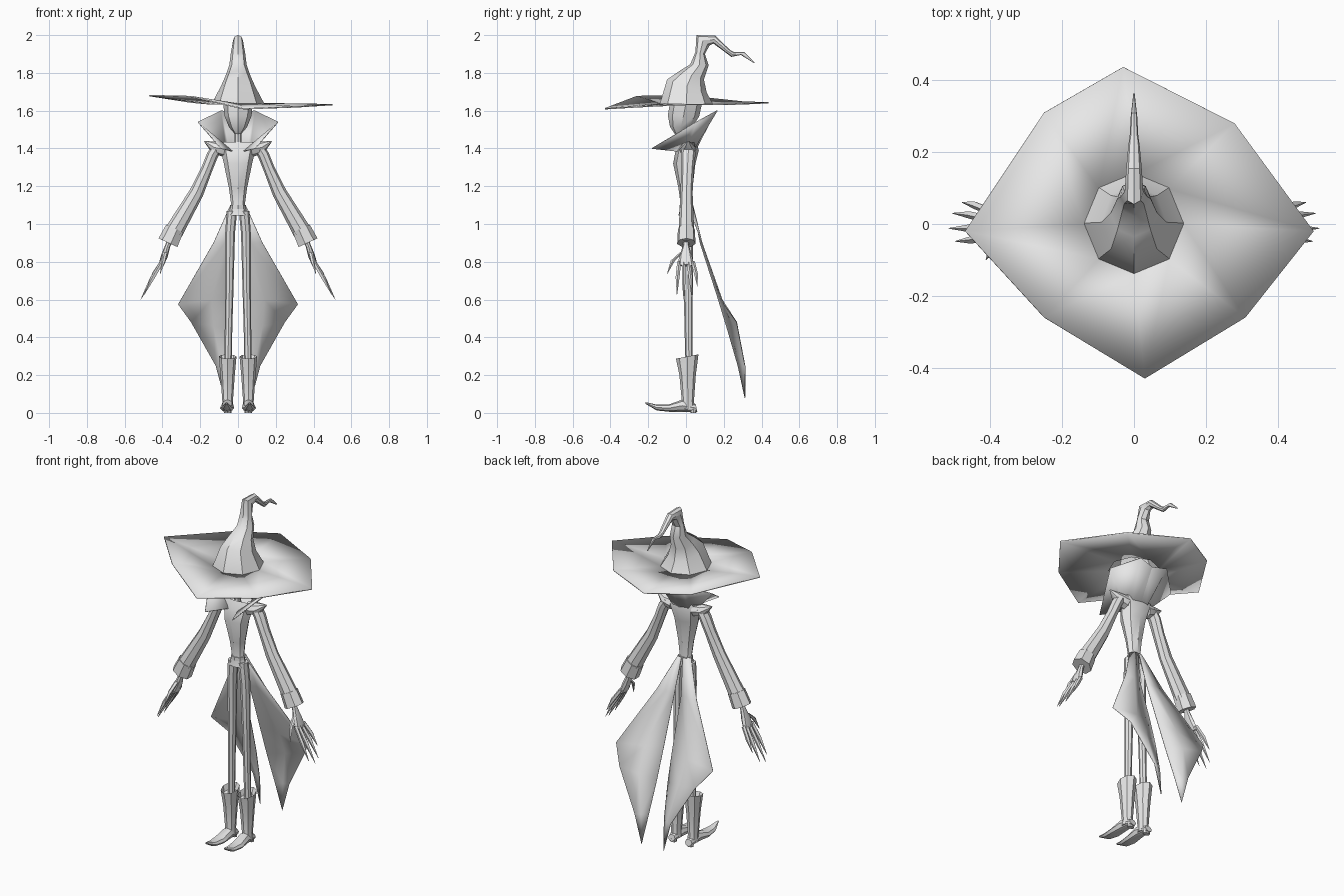
import bpy, math
from mathutils import Vector as V

grey = bpy.data.materials.new("light_grey")
grey.diffuse_color = (0.8, 0.8, 0.8, 1)
X, Y = V((1, 0, 0)), V((0, 1, 0))


def make(name, verts, faces, mirror=False, thick=0, angle=35):
    me = bpy.data.meshes.new(name)
    me.from_pydata(verts, [], faces)
    me.materials.append(grey)
    ob = bpy.data.objects.new(name, me)
    bpy.context.collection.objects.link(ob)
    bpy.ops.object.select_all(action='DESELECT')
    ob.select_set(True)
    bpy.context.view_layer.objects.active = ob
    bpy.ops.object.mode_set(mode='EDIT')
    bpy.ops.mesh.select_all(action='SELECT')
    bpy.ops.mesh.normals_make_consistent(inside=False)
    bpy.ops.object.mode_set(mode='OBJECT')
    bpy.ops.object.shade_smooth_by_angle(angle=math.radians(angle))
    if thick:
        m = ob.modifiers.new("thickness", 'SOLIDIFY')
        m.thickness, m.offset = thick, 0
    if mirror:
        ob.modifiers.new("mirror", 'MIRROR')
    return ob


def loft(name, rings, n=8, cap=(True, True), **kw):
    """Skin rings given as (centre, half axis, half axis)."""
    verts, faces = [], []
    for c, u, v in rings:
        for i in range(n):
            a = math.tau * i / n
            verts.append(c + u * math.cos(a) + v * math.sin(a))
    for r in range(len(rings) - 1):
        for i in range(n):
            j = (i + 1) % n
            faces.append((r*n + i, r*n + j, r*n + n + j, r*n + n + i))
    if cap[0]:
        faces.append(tuple(range(n)))
    if cap[1]:
        faces.append(tuple(range(len(verts) - n, len(verts))))
    return make(name, verts, faces, **kw)


def body(name, rows, **kw):
    """Rows: centre x, half width, front point (y, z), back point (y, z)."""
    rings = []
    for x, w, y1, z1, y2, z2 in rows:
        p, q = V((x, y1, z1)), V((x, y2, z2))
        rings.append(((p + q) / 2, (p - q) / 2, X * w))
    return loft(name, rings, **kw)


def limb(name, pts, **kw):
    """Points: x, y, z, radius across, radius in y."""
    rings = []
    for i, p in enumerate(pts):
        t = V(pts[min(i + 1, len(pts) - 1)][:3]) - V(pts[max(i - 1, 0)][:3])
        rings.append((V(p[:3]), t.cross(Y).normalized() * p[3], Y * p[4]))
    return loft(name, rings, mirror=True, **kw)


# hat crown with bent tip
body("hat_crown", [
    (0, .142, -.14, 1.632, .145, 1.632),
    (0, .09, -.10, 1.765, .11, 1.695),
    (0, .065, -.035, 1.81, .095, 1.765),
    (0, .046, .022, 1.845, .12, 1.84),
    (0, .038, .05, 1.91, .10, 1.90),
    (0, .026, .055, 2.0, .125, 1.945),
    (0, .022, .155, 1.997, .145, 1.955),
    (0, .016, .235, 1.92, .20, 1.915),
    (0, .012, .25, 1.912, .24, 1.885),
    (0, .009, .31, 1.91, .29, 1.895),
    (0, .002, .365, 1.855, .36, 1.852)], cap=(False, True))

# wide wavy brim
rim = [(.03, -.43, 1.61), (.31, -.26, 1.62), (.50, -.02, 1.632), (.28, .28, 1.635),
       (-.03, .437, 1.642), (-.25, .31, 1.645), (-.47, -.02, 1.68), (-.25, -.26, 1.675)]
inner = [(.138 * math.sin(i * math.pi / 4), -.138 * math.cos(i * math.pi / 4), 1.635)
         for i in range(8)]
make("hat_brim", rim + inner,
     [(i, (i + 1) % 8, 8 + (i + 1) % 8, 8 + i) for i in range(8)], thick=.007)

# head and neck
body("head", [
    (0, .018, -.058, 1.475, -.015, 1.48),
    (0, .048, -.085, 1.515, .03, 1.51),
    (0, .072, -.096, 1.575, .07, 1.57),
    (0, .078, -.085, 1.64, .085, 1.64)])
body("neck", [(0, .028, -.03, 1.37, .03, 1.37), (0, .018, -.025, 1.43, .015, 1.43),
              (0, .02, -.03, 1.52, .015, 1.52)])

# flared collar, open at the front
low = [(.03, -.045, 1.385), (.065, 0, 1.39), (.045, .035, 1.385), (0, .045, 1.38)]
high = [(.09, -.18, 1.40), (.212, .055, 1.54), (.09, .165, 1.60), (0, .15, 1.585)]
make("collar", low + high, [(i, i + 1, i + 5, i + 4) for i in range(3)],
     mirror=True, thick=.005)

# torso, belt and hips
body("torso", [
    (0, .055, -.04, 1.045, .035, 1.045),
    (0, .036, -.028, 1.10, .03, 1.10),
    (0, .048, -.04, 1.19, .035, 1.19),
    (0, .075, -.068, 1.32, .05, 1.32),
    (0, .092, -.055, 1.39, .068, 1.39),
    (0, .112, -.03, 1.435, .055, 1.43),
    (0, .04, -.03, 1.40, .035, 1.40)])
body("belt", [(0, .041, -.034, 1.08, .035, 1.08), (0, .041, -.034, 1.10, .035, 1.10)])

# pointed shoulders, sleeves and cuffs
limb("shoulder_point", [(.07, .01, 1.395, .04, .045), (.125, .012, 1.405, .032, .038),
                        (.178, .012, 1.438, .003, .004)])
limb("sleeve", [(.105, .012, 1.415, .028, .035), (.135, .012, 1.365, .03, .038),
                (.165, .008, 1.29, .03, .034), (.22, .003, 1.165, .038, .032),
                (.345, .002, .95, .05, .042)])
limb("cuff", [(.333, .002, .975, .052, .046), (.368, .002, .90, .058, .05),
              (.368, .002, .90, .044, .038), (.352, .002, .935, .03, .025)], n=7)

# hands with four long fingers and a thumb
limb("palm", [(.35, 0, .94, .016, .018), (.372, 0, .885, .014, .016),
              (.39, -.002, .83, .018, .034), (.408, 0, .78, .014, .044)])
fingers = [(-.036, -.048, .497, .625), (-.012, -.012, .515, .60),
           (.013, .03, .505, .615), (.036, .06, .478, .67)]
for i, (y0, y1, x1, z1) in enumerate(fingers):
    xm, zm = .42 + (x1 - .42) * .4, .79 + (z1 - .79) * .45
    limb("finger_%d" % (i + 1), [
        (.402, y0, .80, .011, .011), (xm, y0 * .3 + y1 * .7, zm, .012, .011),
        (x1, y1, z1, .001, .001)], n=5)
limb("thumb", [(.385, -.02, .85, .012, .012), (.395, -.07, .805, .011, .012),
               (.412, -.10, .735, .001, .001)], n=5)

# thin legs
body("leg", [
    (.032, .028, -.03, 1.07, .035, 1.07),
    (.042, .026, -.024, .95, .038, .95),
    (.046, .022, -.012, .65, .036, .65),
    (.05, .02, -.008, .45, .034, .45),
    (.054, .02, -.002, .22, .034, .22)], mirror=True)

# flared boots with curled toes
body("boot_shaft", [
    (.055, .038, -.04, .255, .05, .275),
    (.055, .047, -.053, .287, .066, .31),
    (.055, .038, -.035, .20, .052, .20),
    (.055, .028, -.022, .06, .042, .06),
    (.055, .03, -.03, .02, .05, .02)], mirror=True)
body("boot_foot", [
    (.055, .022, .052, .045, .06, .006),
    (.055, .032, -.02, .07, -.02, .006),
    (.058, .037, -.09, .045, -.09, .006),
    (.060, .027, -.155, .044, -.155, .013),
    (.061, .004, -.215, .057, -.213, .047)], mirror=True)
body("boot_heel", [(.055, .022, .02, .02, .058, .02), (.055, .02, .024, 0, .054, 0)],
     mirror=True)

# split coat tails: inner, middle and outer points of each row
tail = [(.004, .036, 1.10), (.025, .034, 1.10), (.04, .01, 1.10),
        (.022, .075, .90), (.07, .085, .90), (.13, .085, .90),
        (.028, .165, .62), (.14, .19, .60), (.317, .20, .575),
        (.035, .22, .44), (.13, .255, .46), (.248, .268, .48),
        (.05, .275, .25), (.085, .30, .25), (.118, .312, .25),
        (.072, .312, .08)]
quads = [(r*3 + c, r*3 + c + 1, r*3 + c + 4, r*3 + c + 3) for r in range(4) for c in range(2)]
make("coat_tail", tail, quads + [(12, 13, 15), (13, 14, 15)], mirror=True,
     thick=.004, angle=40)
